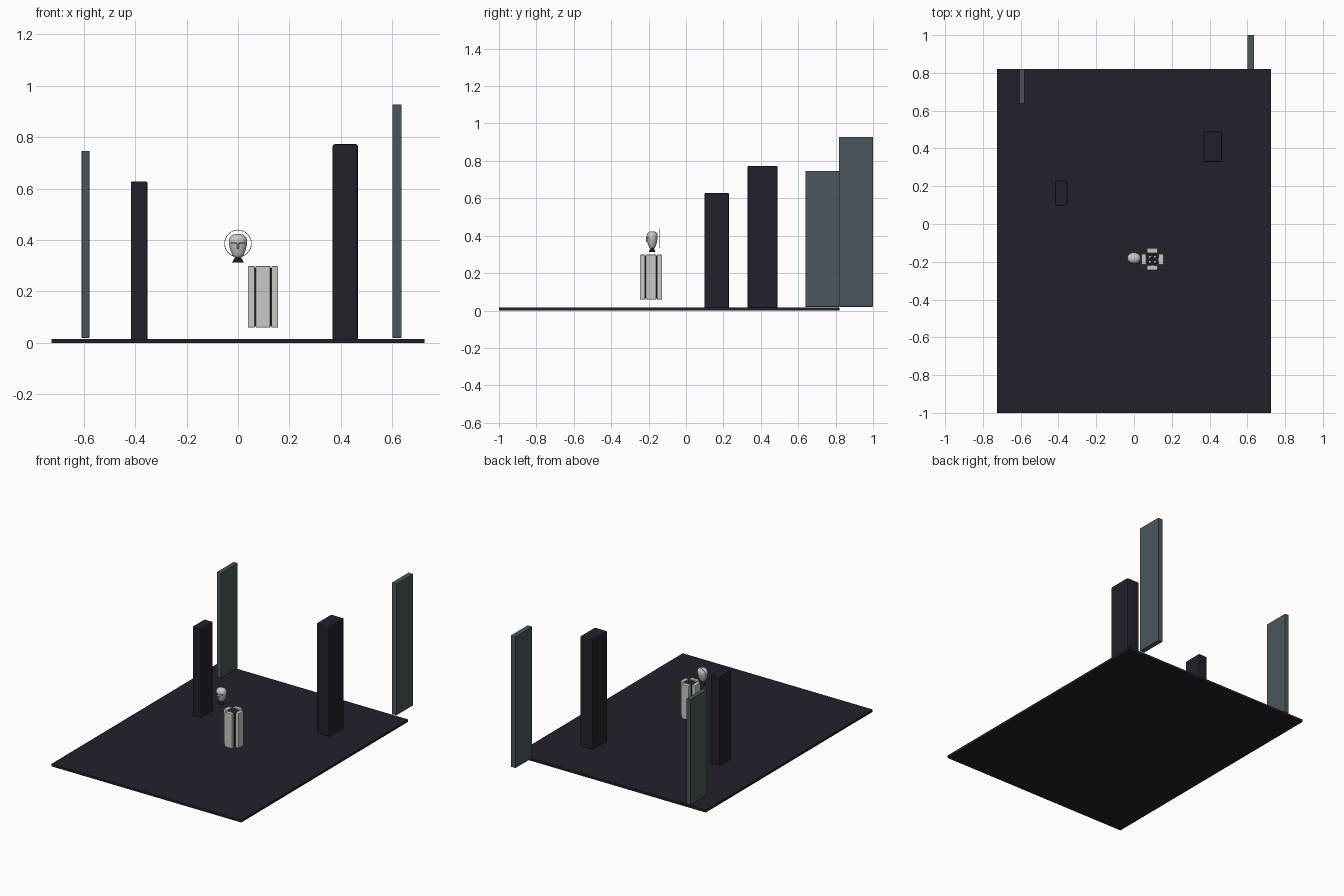
import bpy, bmesh, math
from mathutils import Vector

if "Cube" in bpy.data.objects:
    bpy.data.objects.remove(bpy.data.objects["Cube"])


def material(name, rgb):
    m = bpy.data.materials.new(name)
    m.diffuse_color = (*rgb, 1)
    m.use_nodes = True
    m.node_tree.nodes["Principled BSDF"].inputs["Base Color"].default_value = m.diffuse_color
    return m


NIGHT = material("night_blue", (0.016, 0.015, 0.024))
SLATE = material("slate", (0.070, 0.095, 0.107))
SILVER = material("silver", (0.58, 0.58, 0.56))
BLACK = material("black", (0.012, 0.012, 0.014))


def finish(name, bm, mat, smooth=False):
    bmesh.ops.recalc_face_normals(bm, faces=bm.faces)
    me = bpy.data.meshes.new(name)
    bm.to_mesh(me)
    bm.free()
    me.materials.append(mat)
    if smooth:
        for p in me.polygons:
            p.use_smooth = True
    ob = bpy.data.objects.new(name, me)
    bpy.context.collection.objects.link(ob)
    return ob


def box(name, x, y, z, mat, bevel=0):
    """Box from (min, max) ranges on each axis."""
    bm = bmesh.new()
    bmesh.ops.create_cube(bm, size=1)
    for v in bm.verts:
        v.co = Vector([(r[0] + r[1]) / 2 + c * (r[1] - r[0])
                       for c, r in zip(v.co, (x, y, z))])
    ob = finish(name, bm, mat)
    if bevel:
        mod = ob.modifiers.new("bevel", 'BEVEL')
        mod.width, mod.segments = bevel, 2
    return ob


def lathe(name, profile, centre, mat, sides=24, depth=1, smooth=True):
    """Turned closed shape; profile of (radius, z), depth scales y."""
    bm = bmesh.new()
    rings = []
    for r, z in profile:
        rings.append([bm.verts.new((
            centre[0] + r * math.cos(2 * math.pi * i / sides),
            centre[1] + r * depth * math.sin(2 * math.pi * i / sides), z))
            for i in range(sides)])
    for a, b in zip(rings, rings[1:]):
        for i in range(sides):
            j = (i + 1) % sides
            bm.faces.new((a[i], a[j], b[j], b[i]))
    bm.faces.new(rings[0])
    bm.faces.new(rings[-1])
    return finish(name, bm, mat, smooth)


# Floor and background columns
box("floor", (-.725, .725), (-1, .82), (0, .016), NIGHT)
box("left_pillar", (-.417, -.352), (.098, .23), (.01, .628), NIGHT, .006)
box("right_pillar", (.368, .466), (.328, .49), (.01, .773), NIGHT, .008)
box("left_slab", (-.608, -.578), (.638, .82), (.02, .747), SLATE, .002)
box("right_slab", (.601, .636), (.818, 1), (.02, .928), SLATE, .002)

# Floating canister: dark core, four bevelled panels, four rods
cx, cy = .0975, -.187
lathe("canister_core", [(.033, .065), (.033, .292)], (cx, cy), BLACK, 16, smooth=False)
for k in range(4):
    a = k * math.pi / 2
    panel = box(f"canister_panel_{k}", (-.029, .029), (-.059, -.032), (-.12, .12), SILVER, .004)
    panel.location = (cx, cy, .179)
    panel.rotation_euler.z = a
    d = a + math.pi / 4
    lathe(f"canister_rod_{k}", [(.005, .062), (.005, .297)],
          (cx + .019 * math.cos(d), cy + .019 * math.sin(d)), SILVER, 8, smooth=False)

# Floating mask head with flared neck
hy = -.181
head = lathe("head", [(.010, .331), (.018, .335), (.024, .347), (.030, .363),
                      (.035, .383), (.036, .397), (.032, .411), (.022, .420),
                      (.008, .4235)], (0, hy), SILVER, 24, .83)
lathe("neck", [(.023, .313), (.020, .318), (.009, .336)], (0, hy), BLACK, 16, .8)

# Eye slits and nose ridge follow the front of the face
for s, side in ((-1, "left"), (1, "right")):
    eye = box(f"{side}_eye", (-.011, .011), (-.003, .003), (-.002, .002), BLACK)
    eye.location = (s * .0165, hy - .0262, .389)
    eye.rotation_euler.z = s * .42
box("nose", (-.003, .003), (hy - .0325, hy - .02), (.366, .387), SILVER, .001)

# Thin halo behind the head
bm = bmesh.new()
N, M = 48, 6
grid = []
for i in range(N):
    a = 2 * math.pi * i / N
    grid.append([])
    for j in range(M):
        b = 2 * math.pi * j / M
        r = .052 + .0012 * math.cos(b)
        grid[i].append(bm.verts.new((r * math.cos(a), -.144 + .0012 * math.sin(b),
                                     .387 + r * math.sin(a))))
for i in range(N):
    for j in range(M):
        bm.faces.new((grid[i][j], grid[(i + 1) % N][j],
                      grid[(i + 1) % N][(j + 1) % M], grid[i][(j + 1) % M]))
finish("halo", bm, SILVER, True)
